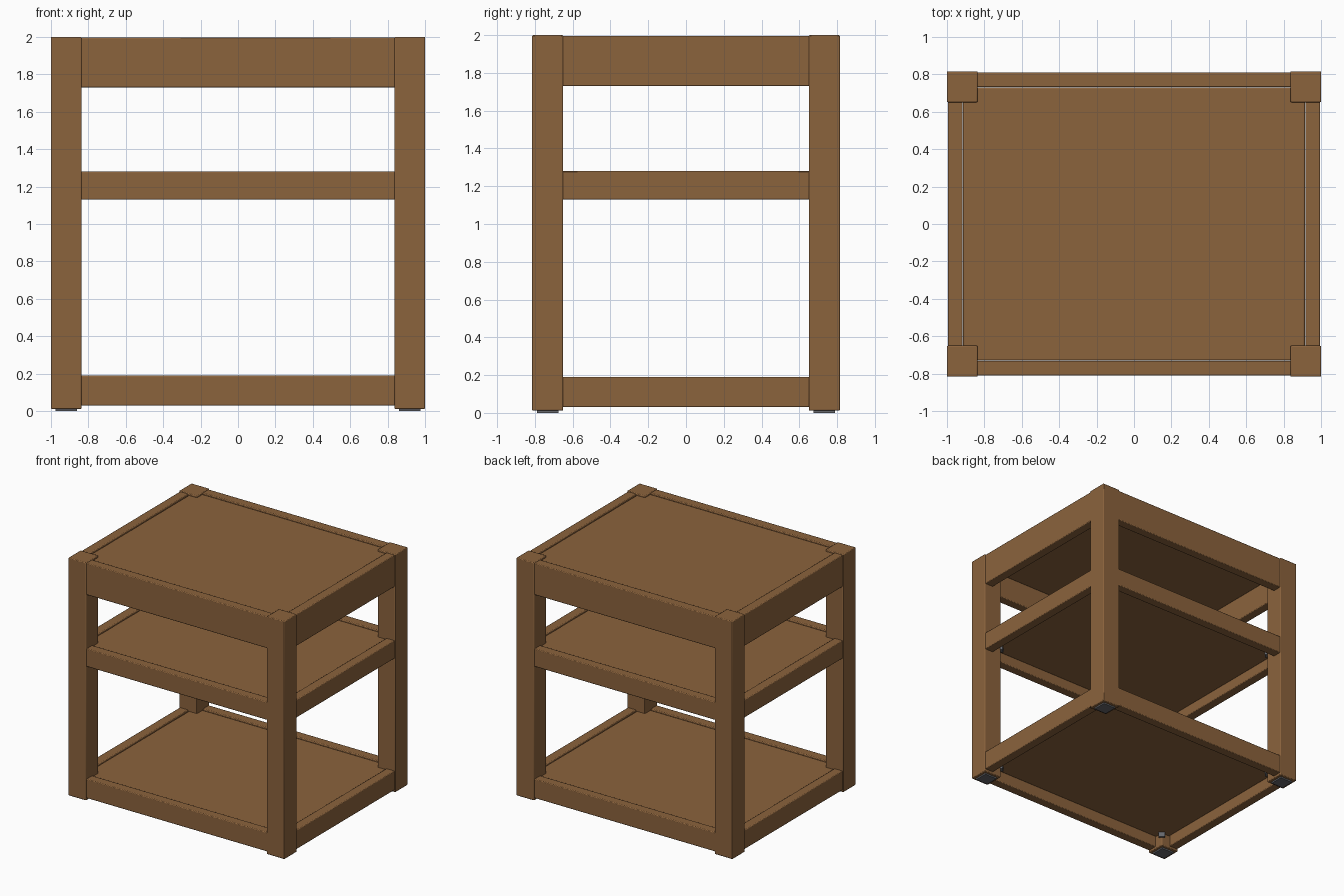
import bpy
import math

cube = bpy.data.objects.get("Cube")
if cube:
    bpy.data.objects.remove(cube, do_unlink=True)


def material(name, color):
    mat = bpy.data.materials.new(name)
    mat.use_nodes = True
    mat.diffuse_color = color
    bsdf = next(n for n in mat.node_tree.nodes if n.type == 'BSDF_PRINCIPLED')
    bsdf.inputs["Base Color"].default_value = color
    bsdf.inputs["Roughness"].default_value = 0.7
    return mat


WOOD = material("brown wood", (0.26, 0.125, 0.046, 1))
GREY = material("grey pad", (0.13, 0.135, 0.15, 1))


def box(name, center, size, mat, bevel=0.0, turn=0.0):
    bpy.ops.mesh.primitive_cube_add(size=1, location=center)
    ob = bpy.context.object
    ob.name = name
    ob.scale = size
    bpy.ops.object.transform_apply(location=False, rotation=False, scale=True)
    ob.rotation_euler.z = turn
    ob.data.materials.append(mat)
    if bevel:
        mod = ob.modifiers.new("soft edges", 'BEVEL')
        mod.width = bevel
        mod.segments = 2
        bpy.ops.object.shade_smooth_by_angle(angle=math.radians(35))
    return ob


HX, HY = 1.0, 0.815     # outer half sizes
POST = 0.165
RAIL = 0.078
INSET = 0.006           # rails sit just inside the post faces
FOOT = 0.012
PANEL = 0.06
TIERS = {"bottom": (0.03, 0.19), "middle": (1.13, 1.28), "top": (1.73, 1.995)}

corners = [(sx, sy, f"{'front' if sy < 0 else 'back'}_{'left' if sx > 0 else 'right'}")
           for sx in (-1, 1) for sy in (-1, 1)]

# Corner posts and foot pads
for sx, sy, label in corners:
    x, y = sx * (HX - POST / 2), sy * (HY - POST / 2)
    box(f"{label}_post", (x, y, (2 + FOOT) / 2), (POST, POST, 2 - FOOT), WOOD, 0.006)
    box(f"{label}_foot_pad", (x, y, FOOT / 2 + 0.002), (0.115, 0.115, FOOT + 0.004), GREY)

# Three tiers, each with four rails, an inset panel and corner brackets
for tier, (low, high) in TIERS.items():
    mid, tall = (low + high) / 2, high - low
    for s in (-1, 1):
        box(f"{tier}_{'front' if s < 0 else 'back'}_rail",
            (0, s * (HY - INSET - RAIL / 2), mid),
            (2 * (HX - POST) + 0.01, RAIL, tall), WOOD, 0.006)
        box(f"{tier}_{'left' if s > 0 else 'right'}_rail",
            (s * (HX - INSET - RAIL / 2), 0, mid),
            (RAIL, 2 * (HY - POST) + 0.01, tall), WOOD, 0.006)
    panel_top = high - 0.01
    box(f"{tier}_panel", (0, 0, panel_top - PANEL / 2),
        (2 * (HX - INSET - RAIL) - 0.004, 2 * (HY - INSET - RAIL) - 0.004, PANEL),
        WOOD, 0.008)
    for sx, sy, label in corners:
        box(f"{tier}_{label}_bracket",
            (sx * (HX - POST - 0.005), sy * (HY - POST - 0.005), panel_top - PANEL - 0.02),
            (0.05, 0.02, 0.04), GREY, turn=-sx * sy * math.pi / 4)
